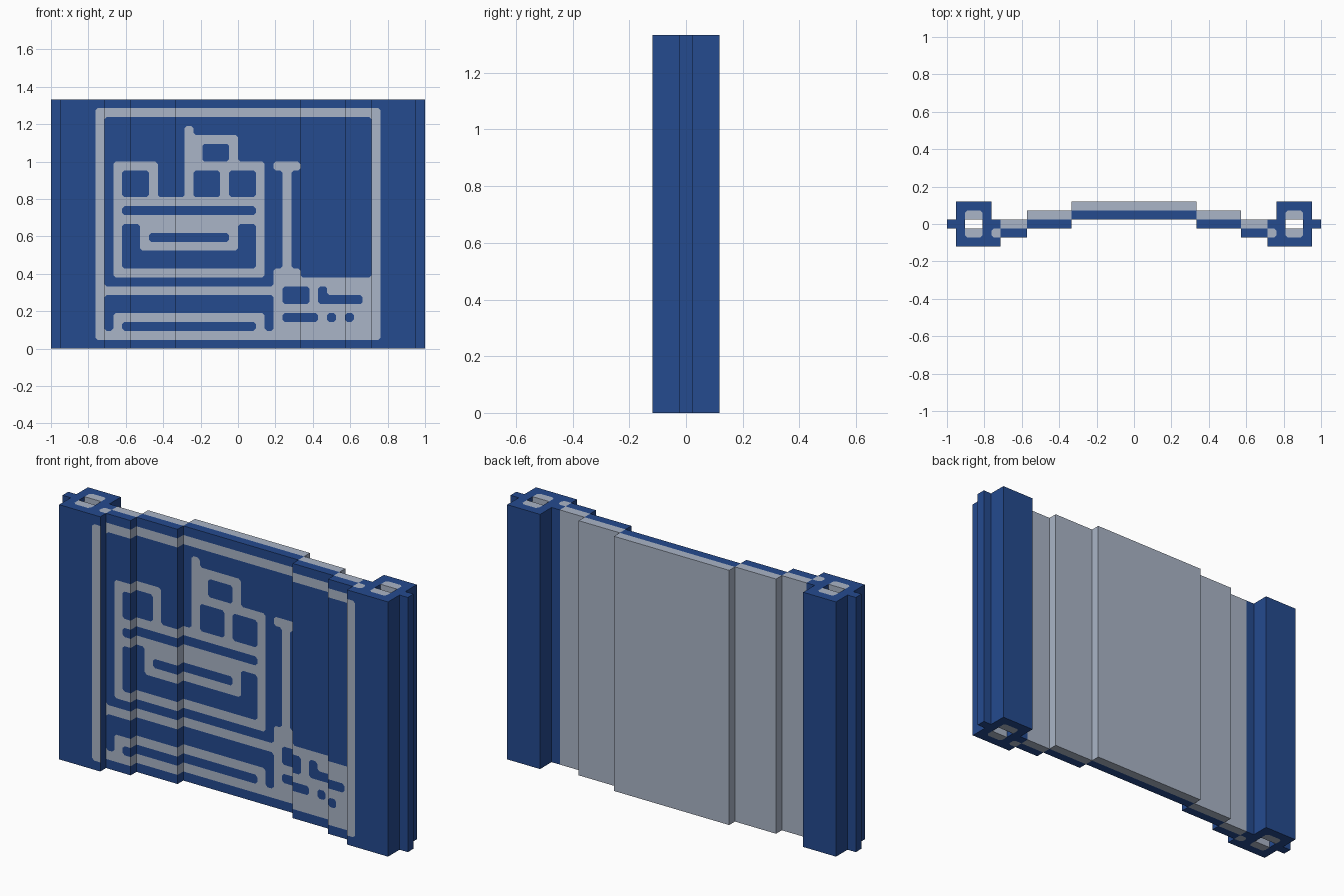
import bpy, bmesh
from mathutils import Vector

cube = bpy.data.objects.get("Cube")
if cube:
    bpy.data.objects.remove(cube, do_unlink=True)

U = 1 / 21          # module: the model is 42 modules wide and 28 high
ROWS = 28
ROUND = 0.25        # corner cut of the inlay, in modules
BLUE, GRAY = 0, 1


def make_material(name, rgb):
    m = bpy.data.materials.new(name)
    m.use_nodes = True
    m.diffuse_color = (*rgb, 1)
    bsdf = m.node_tree.nodes["Principled BSDF"]
    bsdf.inputs["Base Color"].default_value = (*rgb, 1)
    bsdf.inputs["Roughness"].default_value = 0.7
    return m


MATERIALS = [make_material("deep_blue", (0.018, 0.069, 0.275)),
             make_material("light_gray", (0.402, 0.462, 0.571))]

# Front inlay, later layers cover earlier ones: x0, z0, x1, z1 in modules
INLAY = [
    (GRAY, [(-16, 1, 16, 27)]),                                   # frame
    (BLUE, [(-15, 2, 15, 26)]),
    (GRAY, [(-15, 6, 4, 7), (-14, 2, 3, 4),                       # lower bars
            (4, 2, 15, 8), (4, 8, 7, 9),                          # corner block
            (5, 9, 6, 20), (4, 20, 7, 21),                        # pole and cap
            (-14, 8, 3, 17), (-14, 17, -9, 21),                   # main figure
            (-6, 17, 3, 21), (-6, 21, 0, 24), (-6, 24, -5, 25)]),
    (BLUE, [(-13, 2, 2, 3),
            (-13, 17, -10, 20), (-5, 17, -2, 20), (-1, 17, 2, 20),  # windows
            (-4, 21, -1, 23), (-13, 15, 2, 16), (-13, 9, 2, 14),
            (5, 5, 8, 7), (9, 5, 10, 7), (10, 5, 14, 6),          # small marks
            (5, 3, 9, 4), (10, 3, 11, 4), (12, 3, 13, 4)]),
    (GRAY, [(-11, 11, 0, 14)]),
    (BLUE, [(-10, 12, -1, 13)]),
]


def inlay(i, k):
    colour = BLUE
    for c, rects in INLAY:
        if any(x0 <= i < x1 and z0 <= k < z1 for x0, z0, x1, z1 in rects):
            colour = c
    return colour


# Plan of the left half: x range, y range (inclusive), colour; None is a hole
PLAN = [
    (0, 6, 1, 1, BLUE), (0, 6, 2, 2, GRAY),          # centre panel
    (7, 11, 0, 0, BLUE), (7, 11, 1, 1, GRAY),        # middle panel
    (12, 14, -1, -1, BLUE), (12, 14, 0, 0, GRAY),    # outer panel
    (15, 15, -2, 0, BLUE), (15, 15, -1, -1, GRAY),   # post lip with tongue
    (16, 19, -2, 2, BLUE), (17, 18, -1, 1, GRAY),    # post and its core
    (17, 18, 0, 0, None), (20, 20, 0, 0, BLUE),      # hole and outer rib
]
plan = {}
for x0, x1, y0, y1, c in PLAN:
    for i in range(x0, x1 + 1):
        for j in range(y0, y1 + 1):
            plan[i, j] = plan[-1 - i, j] = c
plan = {cell: c for cell, c in plan.items() if c is not None}


def add_face(bm, points, colour, flip=False):
    if flip:
        points = points[::-1]
    bm.faces.new([bm.verts.new(p) for p in points]).material_index = colour


def tile(bm, place, a, b, colour_at, flip=False):
    """One module, with corners cut where its colour turns a corner."""
    c = colour_at(a, b)
    steps = [(0, 0), (1, 0), (1, 1), (0, 1)]
    corners = [place(a + s, b + t) for s, t in steps]
    outline = []
    for n, (s, t) in enumerate(steps):
        p = corners[n]
        dx, dy = 2 * s - 1, 2 * t - 1
        around = {colour_at(a + dx, b), colour_at(a, b + dy),
                  colour_at(a + dx, b + dy)}
        if around == {1 - c}:
            enter = p.lerp(corners[n - 1], ROUND)
            leave = p.lerp(corners[(n + 1) % 4], ROUND)
            outline += [enter, leave]
            add_face(bm, [enter, p, leave], 1 - c, flip)
        else:
            outline.append(p)
    add_face(bm, outline, c, flip)


def build_part(name, cells):
    """Extrude plan cells to full height, leaving out faces between cells."""
    bm = bmesh.new()
    for i, j in cells:
        c = plan[i, j]
        x0, x1, y0, y1 = i * U, (i + 1) * U, (j - 0.5) * U, (j + 0.5) * U
        front = all((i, n) not in plan for n in range(-2, j))

        # top and bottom ends
        for z in (0, ROWS * U):
            tile(bm, lambda a, b: Vector((a * U, (b - 0.5) * U, z)), i, j,
                 lambda a, b: plan.get((a, b)), flip=(z == 0))

        # front, with the inlay
        if front and -16 <= i < 16:
            for k in range(ROWS):
                tile(bm, lambda a, b: Vector((a * U, y0, b * U)), i, k, inlay)

        def wall(xa, ya, xb, yb, rows=None):
            for lo, hi, colour in rows or [(0, ROWS, c)]:
                add_face(bm, [Vector((xa, ya, lo * U)), Vector((xb, yb, lo * U)),
                              Vector((xb, yb, hi * U)), Vector((xa, ya, hi * U))],
                         colour)

        if (i, j - 1) not in plan and not (front and -16 <= i < 16):
            wall(x0, y0, x1, y0)
        if (i, j + 1) not in plan:
            wall(x1, y1, x0, y1)
        # step sides carry the inlay across the folds of the panel
        rows = None
        if front and -15 <= i < 15:
            rows = [(k, k + 1, inlay(i, k)) for k in range(ROWS)]
        if (i + 1, j) not in plan:
            wall(x1, y0, x1, y1, rows)
        if (i - 1, j) not in plan:
            wall(x0, y1, x0, y0, rows)

    bmesh.ops.remove_doubles(bm, verts=bm.verts, dist=1e-5)
    mesh = bpy.data.meshes.new(name)
    bm.to_mesh(mesh)
    bm.free()
    for m in MATERIALS:
        mesh.materials.append(m)
    bpy.context.collection.objects.link(bpy.data.objects.new(name, mesh))


# Parts by plan range, the same on both sides
build_part("centre_panel", [p for p in plan if -7 <= p[0] < 7])
for part, lo, hi in [("middle_panel", 7, 11), ("outer_panel", 12, 14),
                     ("post", 15, 20)]:
    build_part("left_" + part, [p for p in plan if lo <= p[0] <= hi])
    build_part("right_" + part, [p for p in plan if lo <= -1 - p[0] <= hi])
